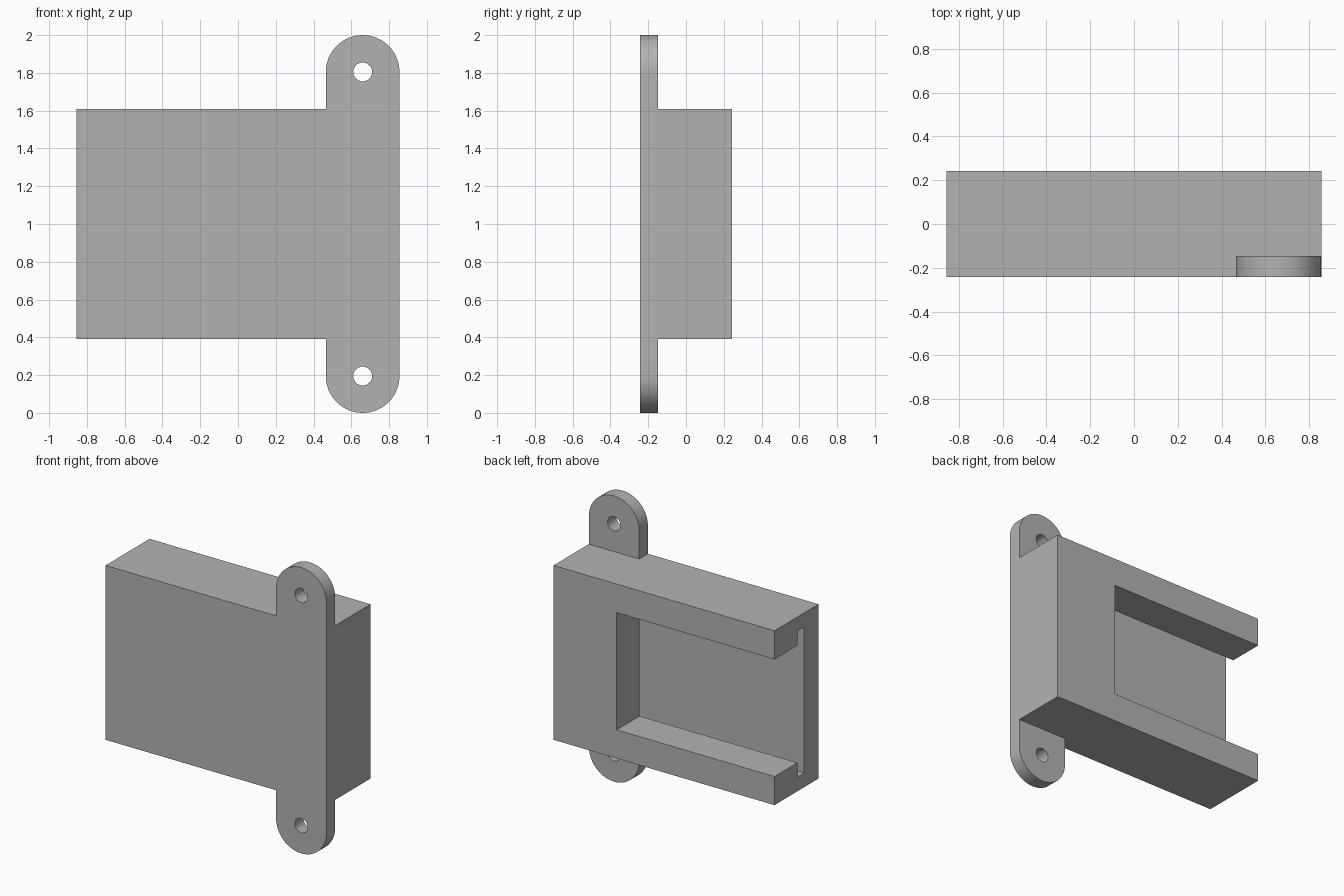
import bpy
import bmesh
from math import cos, sin, pi, radians
from mathutils import Matrix, Vector

cube = bpy.data.objects.get("Cube")
if cube:
    bpy.data.objects.remove(cube)

grey = bpy.data.materials.new("plain grey")
grey.use_nodes = True
grey.diffuse_color = (0.45, 0.45, 0.45, 1)
grey.node_tree.nodes["Principled BSDF"].inputs["Base Color"].default_value = grey.diffuse_color

FRONT, BACK = -0.243, 0.243
HALF_X = 0.855
BOTTOM, TOP = 0.39, 1.61
TAB_R = 0.195
TAB_X = HALF_X - TAB_R
TAB_BACK = -0.147


def add_object(name, bm):
    bmesh.ops.recalc_face_normals(bm, faces=bm.faces)
    mesh = bpy.data.meshes.new(name)
    bm.to_mesh(mesh)
    bm.free()
    mesh.materials.append(grey)
    obj = bpy.data.objects.new(name, mesh)
    bpy.context.collection.objects.link(obj)
    return obj


def prism(name, outline, y0, y1):
    """Extrude an x-z outline from y0 to y1."""
    bm = bmesh.new()
    face = bm.faces.new([bm.verts.new((x, y0, z)) for x, z in outline])
    out = bmesh.ops.extrude_face_region(bm, geom=[face])
    moved = [v for v in out["geom"] if isinstance(v, bmesh.types.BMVert)]
    bmesh.ops.translate(bm, verts=moved, vec=(0, y1 - y0, 0))
    return add_object(name, bm)


def box(name, x0, x1, y0, y1, z0, z1):
    return prism(name, [(x0, z0), (x1, z0), (x1, z1), (x0, z1)], y0, y1)


def arc(cx, cz, r, start, end, steps):
    angles = [start + (end - start) * i / steps for i in range(steps + 1)]
    return [(cx + r * cos(a), cz + r * sin(a)) for a in angles]


def combine(target, tool, operation):
    """Apply a boolean and discard the tool."""
    mod = target.modifiers.new(operation, "BOOLEAN")
    mod.operation = operation
    mod.solver = "EXACT"
    mod.object = tool
    bpy.context.view_layer.objects.active = target
    bpy.ops.object.modifier_apply(modifier=mod.name)
    bpy.data.objects.remove(tool)


# Mounting strip with rounded ends, flush with the front of the body
outline = (arc(TAB_X, 2 - TAB_R, TAB_R, 0, pi, 32)
           + arc(TAB_X, TAB_R, TAB_R, pi, 2 * pi, 32))
strip = prism("mounting_strip", outline, FRONT, TAB_BACK)

# Main housing joined to the strip
housing = box("housing", -HALF_X, HALF_X, FRONT, BACK, BOTTOM, TOP)
combine(housing, strip, "UNION")

# Window in the back, open at the end, and the wider slot behind its lips
combine(housing, box("window_cutter", -1, 0.366, -0.05, 0.5, 0.59, 1.41), "DIFFERENCE")
combine(housing, box("slot_cutter", -1, 0.466, -0.086, -0.01, 0.49, 1.51), "DIFFERENCE")

# Screw holes
for z in (TAB_R, 2 - TAB_R):
    hole = prism("hole_cutter", arc(TAB_X, z, 0.05, 0, 2 * pi * 31 / 32, 31), -0.5, 0)
    combine(housing, hole, "DIFFERENCE")

# Smooth the curved ends and holes, keeping corners sharp
bpy.ops.object.select_all(action="DESELECT")
housing.select_set(True)
bpy.context.view_layer.objects.active = housing
bpy.ops.object.shade_smooth_by_angle(angle=radians(30))
